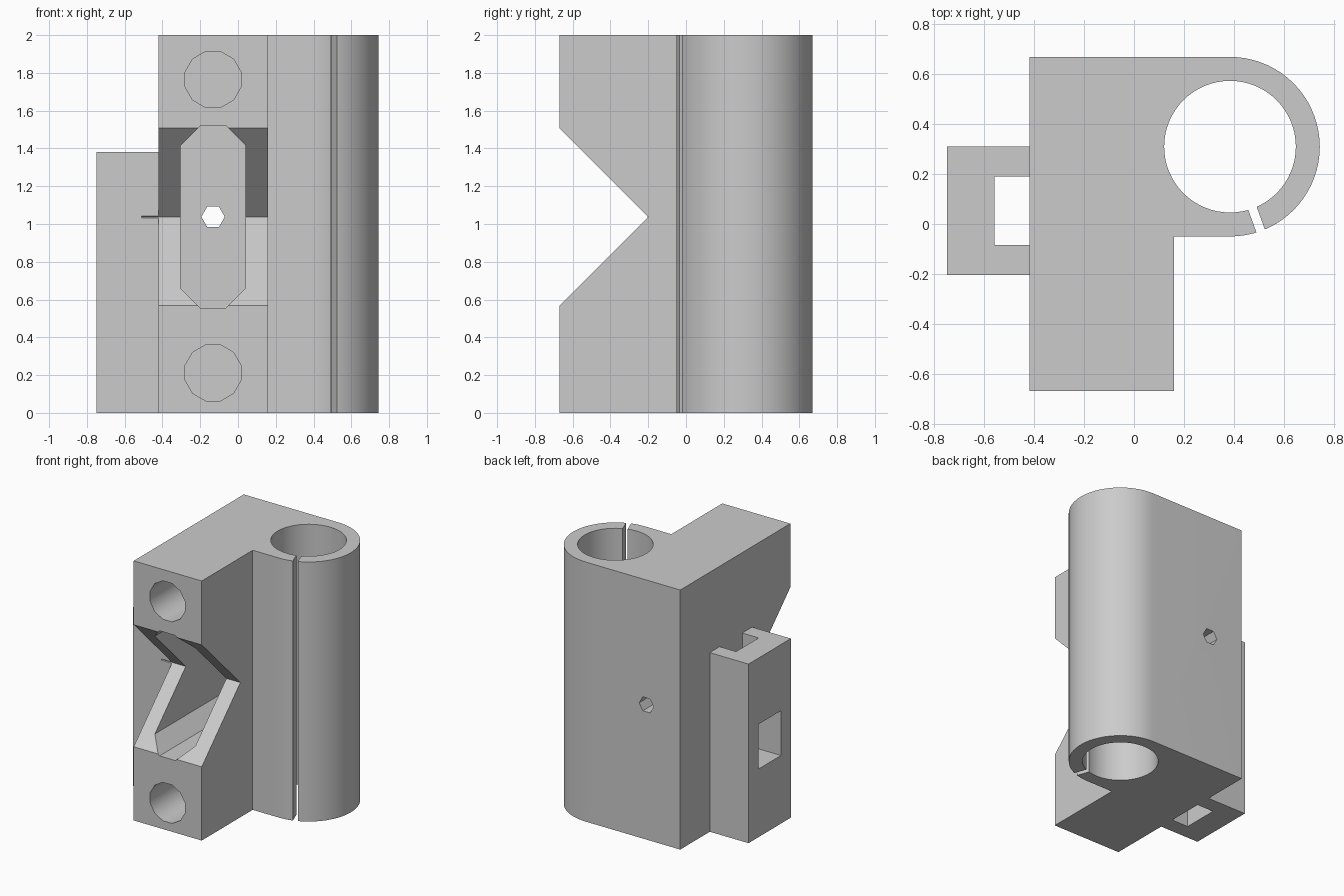
import bpy, bmesh
from math import pi, cos, sin, radians
from mathutils import Vector

cube = bpy.data.objects.get("Cube")
if cube:
    bpy.data.objects.remove(cube, do_unlink=True)

grey = bpy.data.materials.new("plain grey")
grey.use_nodes = True
colour = (0.6, 0.6, 0.6, 1)
grey.diffuse_color = colour
grey.node_tree.nodes["Principled BSDF"].inputs["Base Color"].default_value = colour


def prism(name, outline, axis, start, end):
    """Extrude a 2D outline along an axis: x uses (y, z), y uses (x, z), z uses (x, y)."""
    place = {"x": lambda p: (start, p[0], p[1]),
             "y": lambda p: (p[0], start, p[1]),
             "z": lambda p: (p[0], p[1], start)}[axis]
    bm = bmesh.new()
    face = bm.faces.new([bm.verts.new(place(p)) for p in outline])
    grown = bmesh.ops.extrude_face_region(bm, geom=[face])
    moved = [v for v in grown["geom"] if isinstance(v, bmesh.types.BMVert)]
    shift = Vector([end - start if a == axis else 0 for a in "xyz"])
    bmesh.ops.translate(bm, verts=moved, vec=shift)
    bmesh.ops.recalc_face_normals(bm, faces=bm.faces)
    mesh = bpy.data.meshes.new(name)
    bm.to_mesh(mesh)
    bm.free()
    mesh.materials.append(grey)
    obj = bpy.data.objects.new(name, mesh)
    bpy.context.collection.objects.link(obj)
    return obj


def arc(cx, cy, r, a0, a1, n):
    return [(cx + r * cos(a0 + (a1 - a0) * i / n), cy + r * sin(a0 + (a1 - a0) * i / n))
            for i in range(n + 1)]


def ring(cx, cy, r, n, turn=0):
    return arc(cx, cy, r, turn, turn + 2 * pi, n)[:-1]


def rect(x0, y0, x1, y1):
    return [(x0, y0), (x1, y0), (x1, y1), (x0, y1)]


def activate(obj):
    bpy.ops.object.select_all(action="DESELECT")
    obj.select_set(True)
    bpy.context.view_layer.objects.active = obj


def cut(obj, cutter, keep=False):
    activate(obj)
    mod = obj.modifiers.new("cut", "BOOLEAN")
    mod.operation, mod.solver, mod.object = "DIFFERENCE", "EXACT", cutter
    bpy.ops.object.modifier_apply(modifier=mod.name)
    if not keep:
        bpy.data.objects.remove(cutter, do_unlink=True)


# Body: block with a rounded clamp along one side
cx, cy, outer, bore = 0.385, 0.31, 0.36, 0.264
left, right, front, back = -0.42, 0.16, -0.67, 0.67
outline = [(left, front), (right, front), (right, cy - outer)]
outline += arc(cx, cy, outer, -pi / 2, pi / 2, 36) + [(left, back)]
body = prism("clamp_body", outline, "z", 0, 2)

# Side bracket with an open channel
wall, ch0, ch1 = -0.56, -0.085, 0.19
bracket = prism("side_bracket",
                [(left, -0.205), (left, ch0), (wall, ch0), (wall, ch1), (left, ch1),
                 (left, cy), (-0.75, cy), (-0.75, -0.205)], "z", 0, 1.38)
cut(bracket, prism("window_cutter", rect(ch0, 0.525, ch1, 0.87), "x", -0.9, -0.5))

# Bore and slit of the clamp
cut(body, prism("bore_cutter", ring(cx, cy, bore, 64), "z", -0.1, 2.1))
d = Vector((cos(radians(-70)), sin(radians(-70))))
side = Vector((-d.y, d.x)) * 0.018
c = Vector((cx, cy))
slit = [c + d * 0.2 - side, c + d * 0.45 - side, c + d * 0.45 + side, c + d * 0.2 + side]
cut(body, prism("slit_cutter", slit, "z", -0.1, 2.1))

# V notch across the front, just nicking the bracket
mid = 1.038
notch = prism("notch_cutter", [(-0.77, mid - 0.57), (-0.2, mid), (-0.77, mid + 0.57)],
              "x", -0.51, 0.4)
cut(body, notch, keep=True)
cut(bracket, notch)

# Chamfered pocket behind the notch, with a small hexagonal hole through the back
px, w, h, ch = -0.132, 0.173, 0.482, 0.105
quarter = [(w, h - ch), (w - ch, h)]
pocket = quarter + [(-x, z) for x, z in reversed(quarter)]
pocket += [(-x, -z) for x, z in pocket]
cut(body, prism("pocket_cutter", [(px + x, mid + z) for x, z in pocket], "y", -0.8, 0.45))
cut(body, prism("hex_cutter", ring(px, mid, 0.062, 6), "y", 0.3, 0.8))

# Round blind holes above and below the notch
for z in (0.212, 1.765):
    cut(body, prism("hole_cutter", ring(px, z, 0.153, 12, pi / 12), "y", -0.8, 0.3))

for obj in (body, bracket):
    activate(obj)
    bpy.ops.object.shade_smooth_by_angle(angle=radians(35))
